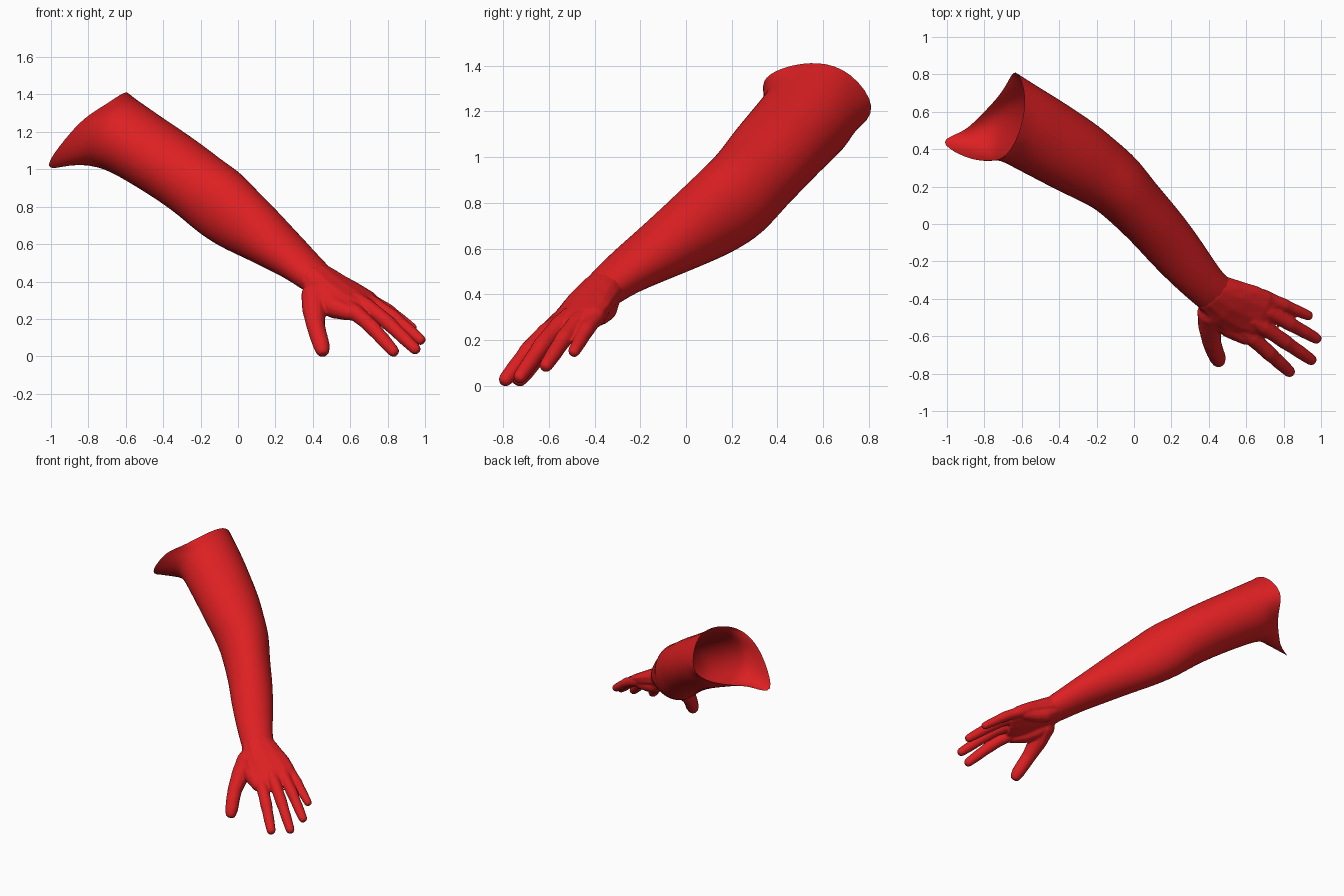
import bpy, math
from mathutils import Vector

if "Cube" in bpy.data.objects:
    bpy.data.objects.remove(bpy.data.objects["Cube"])

SEG = 12
UP = Vector((0, 0, 1))

skin = bpy.data.materials.new("red")
skin.diffuse_color = (0.72, 0.014, 0.016, 1)
skin.use_nodes = True
skin.node_tree.nodes["Principled BSDF"].inputs["Base Color"].default_value = skin.diffuse_color


def rings_from(path, fit=1.0):
    """path rows: x, y, z, half width, half thickness, roll in degrees"""
    pts = [Vector(p[:3]) for p in path]
    out = []
    for i, p in enumerate(path):
        d = (pts[min(i + 1, len(pts) - 1)] - pts[max(i - 1, 0)]).normalized()
        s = d.cross(UP).normalized()
        n = s.cross(d)
        r = math.radians(p[5] if len(p) > 5 else 0)
        s, n = s * math.cos(r) - n * math.sin(r), n * math.cos(r) + s * math.sin(r)
        out.append([pts[i] + fit * (s * p[3] * math.cos(t) + n * p[4] * math.sin(t))
                    for t in (2 * math.pi * k / SEG for k in range(SEG))])
    return out


def loft(rings, verts, faces, closed):
    base = len(verts)
    for ring in rings:
        verts.extend(ring)
    for i in range(len(rings) - 1):
        for j in range(SEG):
            a, b = base + i * SEG, base + (i + 1) * SEG
            k = (j + 1) % SEG
            faces.append((a + j, b + j, b + k, a + k))
    if closed:
        faces.append(tuple(base + j for j in range(SEG)))
        last = base + (len(rings) - 1) * SEG
        faces.append(tuple(last + j for j in reversed(range(SEG))))


def tube(path):
    """round tube along (x, y, z, r) rows with a domed tip"""
    a, b = Vector(path[-2][:3]), Vector(path[-1][:3])
    d, r = (b - a).normalized(), path[-1][3]
    rows = [(*p[:3], p[3], p[3]) for p in path]
    for off, k in ((0.5, 0.88), (0.9, 0.55)):
        rows.append((*(b + d * r * off), r * k, r * k))
    return rings_from(rows)


def make(name, verts, faces):
    me = bpy.data.meshes.new(name)
    me.from_pydata(verts, [], faces)
    me.materials.append(skin)
    for p in me.polygons:
        p.use_smooth = True
    ob = bpy.data.objects.new(name, me)
    bpy.context.collection.objects.link(ob)
    return ob


# Arm: open shoulder rim, armpit fold, then sections down to the wrist
rim = [Vector(p) for p in (
    (-.92, .36, 1.17), (-.82, .335, 1.28), (-.70, .335, 1.35), (-.63, .44, 1.40),
    (-.585, .58, 1.42), (-.58, .72, 1.38), (-.635, .85, 1.21), (-.68, .74, 1.11),
    (-.75, .65, 1.065), (-.84, .56, 1.045), (-.91, .49, 1.02), (-1.06, .445, .985))]
arm_path = [
    (-.61, .535, 1.175, .22, .20), (-.505, .475, 1.11, .217, .192),
    (-.395, .41, 1.04, .210, .19), (-.295, .35, .972, .204, .188),
    (-.20, .288, .90, .188, .187), (-.10, .22, .822, .175, .200),
    (-.01, .12, .745, .158, .186), (.105, 0, .665, .15, .158),
    (.20, -.115, .59, .145, .13), (.30, -.235, .515, .13, .105),
    (.36, -.305, .465, .118, .092, 4), (.42, -.365, .415, .110, .083, 8),
    (.46, -.392, .388, .113, .070, 10)]
body = rings_from(arm_path, 1.045)
fold = [r.lerp(b, 0.82 if j in (0, 11) else 0.5) for j, (r, b) in enumerate(zip(rim, body[0]))]
v, f = [], []
loft([rim, fold] + body, v, f, False)
arm = make("arm", v, f)
sub = arm.modifiers.new("round", 'SUBSURF')
sub.levels = sub.render_levels = 2

# Palm, starting inside the wrist
v, f = [], []
loft(rings_from([
    (.36, -.305, .465, .08, .06, 4), (.42, -.365, .415, .111, .083, 8),
    (.50, -.42, .362, .138, .076, 14), (.58, -.46, .315, .153, .066, 18),
    (.66, -.492, .278, .146, .055, 18), (.71, -.512, .252, .118, .042, 16)], 1.03), v, f, True)

# Heel of the palm and the web beside the thumb
loft(tube([(.44, -.33, .385, .045), (.51, -.355, .335, .055), (.58, -.375, .315, .05),
           (.66, -.39, .298, .04)]), v, f, True)
loft(tube([(.41, -.44, .35, .06), (.46, -.50, .295, .068), (.52, -.555, .26, .06),
           (.59, -.60, .235, .045)]), v, f, True)

# Four fingers: knuckle, tip, radius
fingers = [((.70, -.39, .297), (.930, -.489, .152), .036),
           ((.715, -.468, .28), (.973, -.611, .090), .040),
           ((.69, -.55, .262), (.946, -.725, .041), .041),
           ((.63, -.607, .228), (.830, -.788, .029), .042)]
for knuckle, tip, r in fingers:
    a, b = Vector(knuckle), Vector(tip)
    rows = []
    for t, k, lift in ((-.25, .9, -.005), (0, 1.08, .004), (.25, .97, .012), (.45, 1.0, .014),
                       (.6, .89, .010), (.76, .88, .006), (1, .76, 0)):
        rows.append((*(a.lerp(b, t) + UP * lift), r * k))
    loft(tube(rows), v, f, True)

# Thumb
loft(tube([(.43, -.42, .39, .06), (.412, -.475, .325, .076), (.407, -.55, .245, .064),
           (.415, -.63, .165, .051), (.43, -.675, .11, .048), (.447, -.715, .055, .045),
           (.451, -.727, .037, .040)]), v, f, True)

# Fuse the hand into one smooth skin
hand = make("hand", v, f)
rm = hand.modifiers.new("fuse", 'REMESH')
rm.mode = 'VOXEL'
rm.voxel_size = 0.007
rm.use_smooth_shade = True
sm = hand.modifiers.new("soften", 'SMOOTH')
sm.factor = 0.5
sm.iterations = 8
